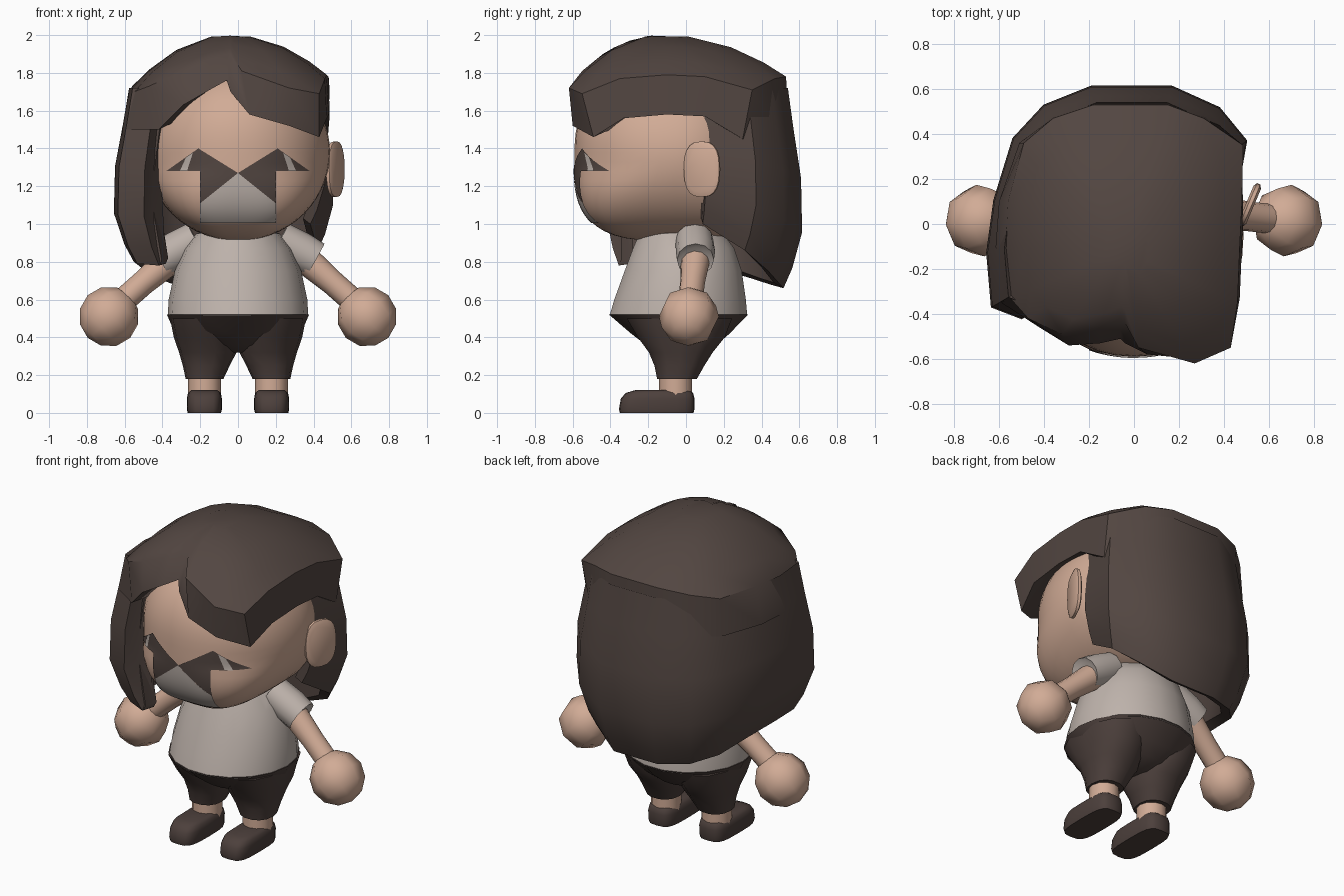
import bpy, bmesh, math
from mathutils import Vector, Matrix

if "Cube" in bpy.data.objects:
    bpy.data.objects.remove(bpy.data.objects["Cube"])


def material(name, rgb):
    m = bpy.data.materials.new(name)
    m.diffuse_color = (*rgb, 1)
    m.use_nodes = True
    m.node_tree.nodes["Principled BSDF"].inputs["Base Color"].default_value = m.diffuse_color
    return m


SKIN = material("skin", (0.64, 0.41, 0.305))
CLOTH = material("light grey", (0.51, 0.445, 0.405))
BROWN = material("dark brown", (0.085, 0.061, 0.053))
TROUSER = material("deep brown", (0.073, 0.051, 0.045))


def finish(name, bm, mat, angle=35):
    bmesh.ops.recalc_face_normals(bm, faces=bm.faces)
    me = bpy.data.meshes.new(name)
    bm.to_mesh(me)
    bm.free()
    me.materials.append(mat)
    me.shade_smooth()
    me.set_sharp_from_angle(angle=math.radians(angle))
    ob = bpy.data.objects.new(name, me)
    bpy.context.collection.objects.link(ob)
    return ob


def loft(name, rings, mat, angle=35):
    """Skin a list of equal-length closed rings and cap both ends."""
    bm = bmesh.new()
    vs = [[bm.verts.new(p) for p in r] for r in rings]
    n = len(rings[0])
    for a, b in zip(vs, vs[1:]):
        for i in range(n):
            j = (i + 1) % n
            bm.faces.new((a[i], a[j], b[j], b[i]))
    bm.faces.new(vs[0])
    bm.faces.new(vs[-1])
    return finish(name, bm, mat, angle)


def oval(z, cx, hx, y0, y1, n=16, power=2.0):
    pts = []
    for i in range(n):
        a = 2 * math.pi * i / n
        c, s = math.cos(a), math.sin(a)
        e = 2 / power
        pts.append((cx + hx * math.copysign(abs(c) ** e, c),
                    (y0 + y1) / 2 + (y1 - y0) / 2 * math.copysign(abs(s) ** e, s), z))
    return pts


def tube(name, stations, mat, n=12):
    """Round limb through (point, radius) stations along one axis."""
    axis = Vector(stations[-1][0]) - Vector(stations[0][0])
    rot = axis.to_track_quat('Z', 'Y')
    rings = [[Vector(p) + rot @ Vector((r * math.cos(2 * math.pi * i / n),
                                        r * math.sin(2 * math.pi * i / n), 0))
              for i in range(n)] for p, r in stations]
    return loft(name, rings, mat)


# Head: flat-fronted rounded form, squarer towards the chin
HZ, HR, HX, HY = 1.38, 0.47, 0.487, -0.05


def head_section(z):
    s = min(abs(z - HZ) / HR, 0.9999)
    n = 3.3 if z < HZ else 2.4
    k = (1 - s ** n) ** (1 / n)
    power = 2.1 + 1.3 * min(max((1.3 - z) / 0.3, 0), 1)
    return HX * math.sqrt(1 - s * s), 0.54 * k, 0.44 * k, power


rings = []
for i in range(29):
    z = HZ - HR * math.cos(math.pi * (i + 0.3) / 28.6)
    hx, yf, yb, power = head_section(z)
    ring = oval(z, 0, hx, -1, 1, 40, power)
    rings.append([(x, HY + y * (yb if y > 0 else yf), zz) for x, y, zz in ring])
loft("head", rings, SKIN, angle=60)


# Face markings: thin plates that follow the head surface
def plate(name, pts, mat, lift):
    bm = bmesh.new()
    bm.faces.new([bm.verts.new((x, 0, z)) for x, z in pts])
    for axis in (Vector((1, 0, 0)), Vector((0, 0, 1))):
        for i in range(-14, 50):
            bmesh.ops.bisect_plane(bm, geom=bm.verts[:] + bm.edges[:] + bm.faces[:],
                                   plane_co=axis * (i * 0.03 + 0.003), plane_no=axis)
    bmesh.ops.triangulate(bm, faces=bm.faces)
    for v in bm.verts:
        hx, yf, _, power = head_section(v.co.z)
        u = min(abs(v.co.x) / hx, 0.999)
        v.co.y = HY - yf * (1 - u ** power) ** (1 / power) - lift
    ob = finish(name, bm, mat, 60)
    if sum(p.normal.y for p in ob.data.polygons) > 0:
        ob.data.flip_normals()


for s, side in ((1, "right"), (-1, "left")):
    plate(side + "_eye", [(s * x, z) for x, z in (
        (0, 1.27), (0.21, 1.40), (0.38, 1.28), (0.20, 1.28), (0.20, 1.11))], BROWN, 0.006)
    plate(side + "_eye_glint", [(s * x, z) for x, z in (
        (0.27, 1.28), (0.308, 1.28), (0.275, 1.353), (0.238, 1.38))], CLOTH, 0.0095)
plate("mouth_patch", [(0, 1.27), (0.20, 1.11), (0.20, 1.005), (-0.20, 1.005), (-0.20, 1.11)],
      CLOTH, 0.007)

# Hair cap: ridge point and lower edge point for each column, from the parting round
cap = [
    ((-.04, -.44, 1.90), (-.04, -.53, 1.70)), ((.02, -.55, 1.81), (.06, -.58, 1.58)),
    ((.27, -.62, 1.72), (.27, -.60, 1.52)), ((.43, -.55, 1.69), (.43, -.49, 1.46)),
    ((.46, -.35, 1.77), (.47, -.33, 1.56)), ((.47, -.10, 1.79), (.48, -.10, 1.58)),
    ((.48, .10, 1.78), (.485, .10, 1.57)), ((.485, .35, 1.71), (.475, .30, 1.45)),
    ((.31, .47, 1.77), (.33, .48, 1.5)), ((.15, .53, 1.78), (.15, .54, 1.5)),
    ((-.18, .53, 1.78), (-.18, .54, 1.5)), ((-.36, .47, 1.76), (-.36, .48, 1.5)),
    ((-.49, .36, 1.73), (-.51, .36, 1.5)), ((-.56, .10, 1.73), (-.60, .10, 1.5)),
    ((-.57, -.10, 1.71), (-.615, -.10, 1.5)), ((-.55, -.33, 1.70), (-.59, -.35, 1.5)),
    ((-.47, -.42, 1.73), (-.42, -.46, 1.50)), ((-.32, -.49, 1.80), (-.29, -.54, 1.63)),
    ((-.15, -.46, 1.87), (-.15, -.53, 1.71)), ((-.06, -.42, 1.90), (-.06, -.51, 1.76)),
]
crown = Vector((-.04, -.12, 2.0))


def dome(p, t):
    q = Vector(p).lerp(crown, t)
    q.z += (2.0 - p[2]) * t * (1 - t) * 1.05
    return q


def shrink(p, k, dz):
    return Vector((p[0] * k, (p[1] + .05) * k - .05, p[2] + dz))


ridge, edge = [c[0] for c in cap], [c[1] for c in cap]
loft("hair_cap", [[dome(p, .8) for p in ridge], [dome(p, .45) for p in ridge],
                  [dome(p, .18) for p in ridge], ridge, edge,
                  [shrink(p, .85, .03) for p in edge],
                  [(p[0] * .3, p[1] * .3, 1.6) for p in edge]], BROWN, angle=40)

# Long hair: curtain from behind the right ear, round the back, to the left front lock
contour = [(.43, .10, 1.00), (.475, .35, .86), (.36, .49, .75), (.16, .58, .66),
           (-.18, .58, .66), (-.38, .50, .68), (-.51, .36, .72), (-.59, .10, .78),
           (-.62, -.12, .80), (-.60, -.35, .79), (-.47, -.40, .78), (-.43, -.33, .79)]
columns = []
for i, (x, y, zb) in enumerate(contour):
    lock = i >= 9
    col = [Vector((x * f, y * f, 1.72 + (zb - 1.72) * t)) for t, f in
           ((0, .93), (.2, .98), (.45, 1.05), (.72, 1.06), (.9, .97), (1, .89))]
    k = .86 if lock else .80
    col += [Vector((x * k, y * k, zb + .03)), Vector((x * (k + .12), y * k, 1.15)),
            Vector((x * .84, y * .84, 1.66))]
    columns.append(col)
loft("long_hair", columns, BROWN, angle=40)

# Shirt body
loft("shirt", [oval(z, 0, hx, y0, y1, 18) for z, hx, y0, y1 in (
    (.515, .35, -.39, .31), (.515, .372, -.41, .33), (.60, .367, -.385, .322),
    (.75, .335, -.33, .30), (.87, .285, -.285, .26), (.95, .22, -.25, .20),
    (.98, .12, -.15, .12))], CLOTH)

# Trousers: hips narrowing to the crotch, plus two legs that continue the sides
loft("trouser_hips", [oval(z, 0, hx, y0, y1, 18) for z, hx, y0, y1 in (
    (.522, .377, -.415, .335), (.42, .333, -.295, .235), (.36, .20, -.215, .165),
    (.32, .08, -.12, .08))], TROUSER, 50)

for s, side in ((1, "right"), (-1, "left")):
    loft(side + "_trouser_leg", [oval(z, s * cx, hx, y0, y1, 14, 2.3)
                                 for z, cx, hx, y0, y1 in (
        (.50, .185, .175, -.32, .25), (.40, .172, .168, -.26, .21),
        (.32, .160, .152, -.20, .145), (.25, .168, .124, -.17, .10),
        (.18, .177, .10, -.155, .06))], TROUSER, 50)
    tube(side + "_ankle", [((s * .177, -.055, .08), .088), ((s * .177, -.055, .22), .088)], SKIN)

    # Shoe: rounded slab with a softly sloping toe
    loft(side + "_shoe", [oval(z, s * .178, hx, y0, y1, 20, 3.6) for z, hx, y0, y1 in (
        (0, .088, -.35, .04), (.02, .093, -.355, .045), (.075, .093, -.345, .045),
        (.105, .087, -.32, .038), (.12, .070, -.27, .02))], TROUSER, 60)

    # Sleeve, arm and hand
    tube(side + "_sleeve", [((s * .22, .045, .915), .10), ((s * .33, .05, .855), .104),
                            ((s * .41, .05, .81), .098), ((s * .40, .05, .815), .072)], CLOTH)
    tube(side + "_arm", [((s * .36, .05, .81), .078), ((s * .50, .035, .69), .066),
                         ((s * .63, .02, .575), .066)], SKIN)
    bm = bmesh.new()
    axis = Vector((s * .7, -.08, -.7)).to_track_quat('Z', 'Y').to_matrix().to_4x4()
    bmesh.ops.create_uvsphere(bm, u_segments=8, v_segments=6, radius=.16,
                              matrix=Matrix.Translation((s * .683, .015, .51)) @ axis)
    finish(side + "_hand", bm, SKIN, 50)

    # Ear: thin rounded-rectangle disc swept back
    place = (Matrix.Translation((s * .515, .085, 1.29)) @ Matrix.Rotation(-s * .40, 4, 'Z')
             @ Matrix.Rotation(math.pi / 2, 4, 'Y'))
    loft(side + "_ear", [[place @ Vector(p) for p in oval(z, 0, .152 * k, -.105 * k, .105 * k,
                                                          20, 2.6)]
                         for z, k in ((-.018, .8), (-.008, .97), (.008, .97), (.018, .8))],
         SKIN, 60)
